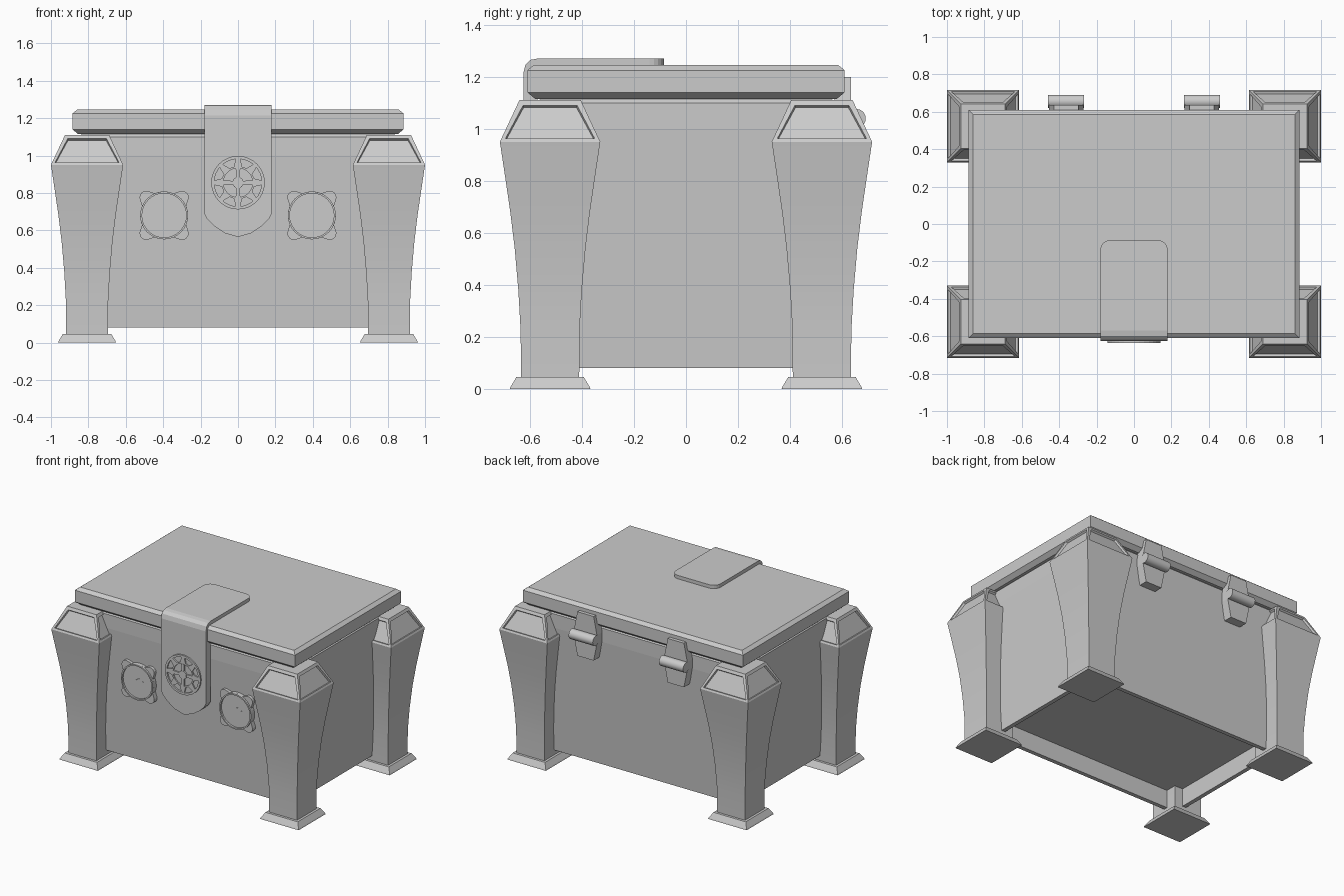
import bpy, bmesh, math
from mathutils import Vector

if "Cube" in bpy.data.objects:
    bpy.data.objects.remove(bpy.data.objects["Cube"])

grey = bpy.data.materials.new("stone_grey")
grey.diffuse_color = (0.6, 0.6, 0.6, 1)
grey.use_nodes = True
grey.node_tree.nodes["Principled BSDF"].inputs["Base Color"].default_value = grey.diffuse_color


def finish(name, bm, smooth=False):
    bmesh.ops.recalc_face_normals(bm, faces=bm.faces)
    me = bpy.data.meshes.new(name)
    bm.to_mesh(me)
    bm.free()
    me.materials.append(grey)
    ob = bpy.data.objects.new(name, me)
    bpy.context.collection.objects.link(ob)
    if smooth:
        bpy.ops.object.select_all(action='DESELECT')
        bpy.context.view_layer.objects.active = ob
        ob.select_set(True)
        bpy.ops.object.shade_smooth_by_angle(angle=math.radians(30))
    return ob


def loft(bm, rings, cx=0, cy=0):
    """Stack of rectangles (half x, half y, z) joined into a closed solid; returns the side faces per band."""
    loops = [[bm.verts.new((cx + sx * hx, cy + sy * hy, z))
              for sx, sy in ((-1, -1), (1, -1), (1, 1), (-1, 1))] for hx, hy, z in rings]
    bands = [[bm.faces.new((a[i], a[(i + 1) % 4], b[(i + 1) % 4], b[i])) for i in range(4)]
             for a, b in zip(loops, loops[1:])]
    bm.faces.new(loops[0][::-1])
    bm.faces.new(loops[-1])
    return bands


def prism(bm, pts, place, d0, d1):
    """Extrude a 2D outline between depths d0 and d1; place(u, v, d) maps to 3D."""
    a = [bm.verts.new(place(u, v, d0)) for u, v in pts]
    b = [bm.verts.new(place(u, v, d1)) for u, v in pts]
    n = len(pts)
    bm.faces.new(a[::-1])
    bm.faces.new(b)
    for i in range(n):
        bm.faces.new((a[i], a[(i + 1) % n], b[(i + 1) % n], b[i]))


def arc(cx, cz, r, a0, a1, n):
    return [(cx + r * math.cos(math.radians(a0 + (a1 - a0) * i / n)),
             cz + r * math.sin(math.radians(a0 + (a1 - a0) * i / n))) for i in range(n + 1)]


def ring(bm, cx, cz, r0, r1, place, d0, d1, n=32):
    """Flat ring with square section."""
    prof = [(r0, d0), (r1, d0), (r1, d1), (r0, d1)]
    grid = [[bm.verts.new(place(cx + r * math.cos(2 * math.pi * i / n),
                                cz + r * math.sin(2 * math.pi * i / n), d)) for r, d in prof]
            for i in range(n)]
    for i in range(n):
        a, b = grid[i], grid[(i + 1) % n]
        for k in range(4):
            bm.faces.new((a[k], a[(k + 1) % 4], b[(k + 1) % 4], b[k]))


def on_front(u, v, d): return Vector((u, d, v))
def on_side(u, v, d): return Vector((d, u, v))
def on_top(u, v, d): return Vector((u, v, d))


# Chest body: flared walls, upright rim, recessed underside
bm = bmesh.new()
loft(bm, [(.76, .49, .21), (.76, .49, .08), (.79, .52, .08), (.85, .575, 1.0),
          (.85, .575, 1.10), (.83, .555, 1.12)])
finish("chest_body", bm)

# Lid with chamfered upper and lower edges
bm = bmesh.new()
loft(bm, [(.82, .55, 1.115), (.855, .58, 1.115), (.885, .61, 1.14), (.885, .61, 1.225), (.86, .585, 1.245)])
finish("lid", bm)

# Corner legs: foot, curved post and panelled cap
for sx in (-1, 1):
    for sy in (-1, 1):
        cx, cy = sx * .807, sy * .5225
        bm = bmesh.new()
        loft(bm, [(h, h, z) for h, z in ((.155, 0), (.152, .008), (.13, .045), (.112, .045))], cx, cy)
        finish("foot", bm)
        bm = bmesh.new()
        loft(bm, [(h, h, z) for h, z in ((.112, .04), (.113, .22), (.122, .38), (.136, .54),
                                         (.153, .68), (.172, .81), (.193, .95))], cx, cy)
        finish("leg", bm, True)
        bm = bmesh.new()
        bands = loft(bm, [(h, h, z) for h, z in ((.193, .95), (.118, 1.11))], cx, cy)
        bmesh.ops.recalc_face_normals(bm, faces=bm.faces)
        bmesh.ops.inset_individual(bm, faces=bands[0], thickness=.026, depth=0)
        bmesh.ops.inset_individual(bm, faces=bands[0], thickness=.004, depth=-.014)
        finish("leg_cap", bm)

# Clasp strap: hanging tongue, bend over the lid edge, plate on the lid
bm = bmesh.new()
half = [(.18, 1.215), (.18, .69), (.165, .66), (.13, .625), (.07, .585)]
tongue = half + [(0, .565)] + [(-x, z) for x, z in half[::-1]]
prism(bm, tongue, on_front, -.625, -.57)
finish("clasp_tongue", bm)
bm = bmesh.new()
prism(bm, [(-.57, 1.27), (-.598, 1.265), (-.617, 1.247), (-.625, 1.215), (-.57, 1.215)], on_side, -.18, .18)
finish("clasp_bend", bm, True)
bm = bmesh.new()
plate = [(-.18, -.57), (.18, -.57)] + arc(.125, -.14, .055, 0, 90, 5) + arc(-.125, -.14, .055, 90, 180, 5)
prism(bm, plate, on_top, 1.235, 1.27)
finish("clasp_plate", bm)

# Rosette: rim ring, star points, inner ring quadrants and hub
bm = bmesh.new()
RZ = .855
ring(bm, 0, RZ, .127, .143, on_front, -.636, -.62)
ring(bm, 0, RZ, .078, .088, on_front, -.634, -.62)


def polar(r, deg):
    t = math.radians(deg)
    return (r * math.cos(t), RZ + r * math.sin(t))


for i in range(8):
    a = i * 45
    prism(bm, [polar(.084, a - 16), polar(.13, a - 5), polar(.13, a + 5), polar(.084, a + 16)],
          on_front, -.634, -.62)
for i in range(4):
    a = i * 90
    prism(bm, [polar(.012, a - 45), polar(.08, a - 9), polar(.08, a + 9), polar(.012, a + 45)],
          on_front, -.635, -.62)
prism(bm, arc(0, RZ, .03, 0, 337.5, 15), on_front, -.637, -.62)
finish("clasp_rosette", bm)

# Round front medallions with four corner lugs
for s in (-1, 1):
    cx, cz = s * .395, .68
    bm = bmesh.new()
    outline = []
    for k in range(4):
        a = 45 + 90 * k
        t = math.radians(a)
        outline += arc(cx, cz, .128, a - 68, a - 22, 6)
        outline += arc(cx + .135 * math.cos(t), cz + .135 * math.sin(t), .036, a - 75, a + 75, 6)
    prism(bm, outline, on_front, -.585, -.53)
    ring(bm, cx, cz, .118, .128, on_front, -.598, -.58)
    for dx, dz in ((-.015, .008), (.015, -.008)):
        prism(bm, [(cx + dx - .03, cz + dz - .018), (cx + dx - .024, cz + dz - .02),
                   (cx + dx + .03, cz + dz + .018), (cx + dx + .024, cz + dz + .02)],
              on_front, -.59, -.58)
    finish("medallion", bm)

# Back hinges: tapered leaf plate and barrel
for s in (-1, 1):
    cx = s * .363
    bm = bmesh.new()
    leaf = [(.065, .88), (.092, 1.01), (.092, 1.07), (.065, 1.2)]
    pts = [(cx + x, z) for x, z in leaf] + [(cx - x, z) for x, z in leaf[::-1]]
    prism(bm, pts, on_front, .57, .635)
    finish("hinge_leaf", bm)
    bm = bmesh.new()
    prism(bm, arc(.655, 1.04, .036, 0, 345, 23), on_side, cx - .097, cx + .097)
    finish("hinge_barrel", bm, True)
